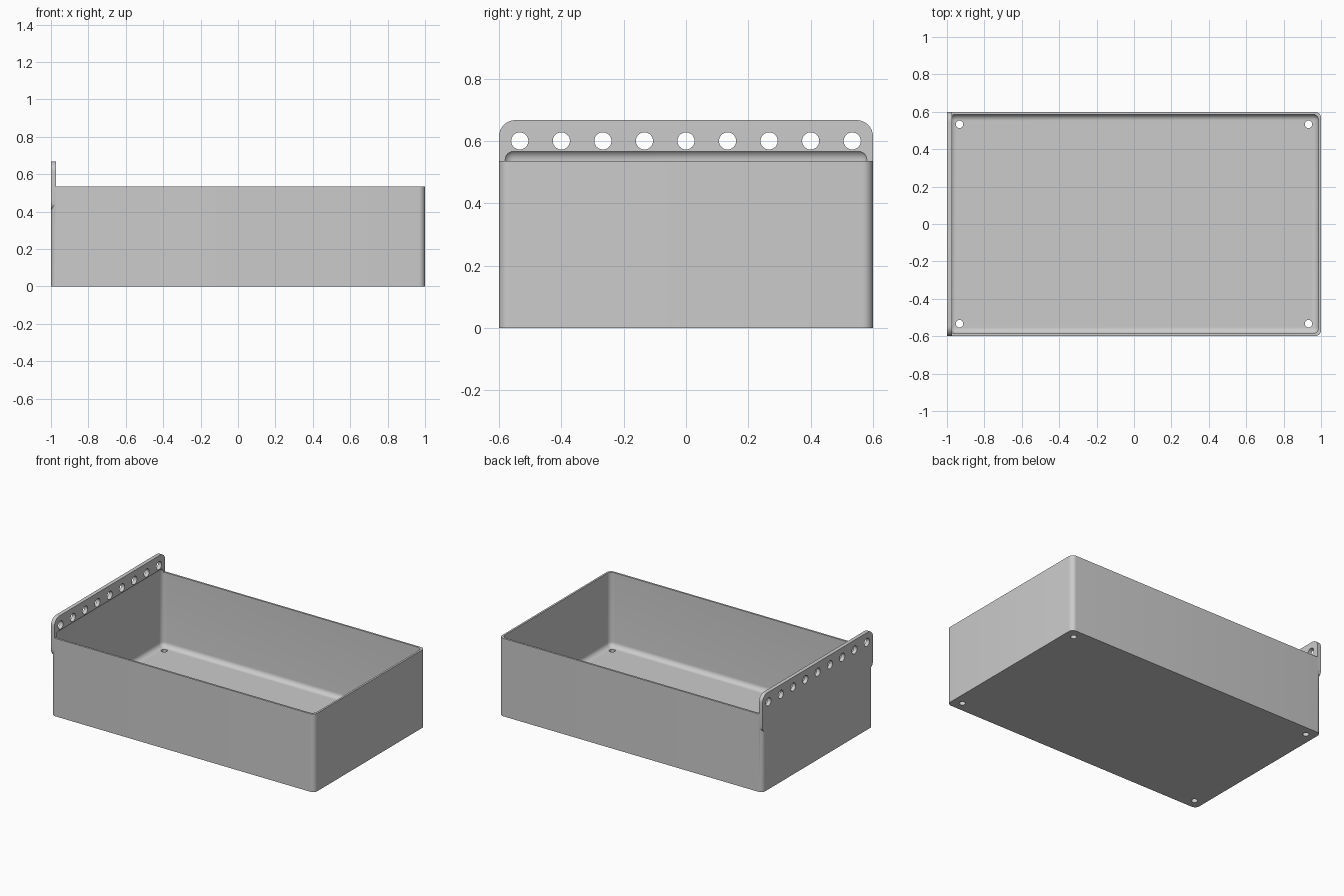
import bpy
import bmesh
from mathutils import Matrix, Vector

if "Cube" in bpy.data.objects:
    bpy.data.objects.remove(bpy.data.objects["Cube"], do_unlink=True)

WALL = 0.0133
RIM = 0.535
TAB = 0.0267


def make_object(name, bm):
    bmesh.ops.recalc_face_normals(bm, faces=bm.faces)
    mesh = bpy.data.meshes.new(name)
    bm.to_mesh(mesh)
    bm.free()
    obj = bpy.data.objects.new(name, mesh)
    bpy.context.collection.objects.link(obj)
    return obj


def rounded_box(name, low, high, radius, axis=None):
    """Box with rounded edges: all of them, or only those along one axis."""
    low, high = Vector(low), Vector(high)
    size = high - low
    bm = bmesh.new()
    bmesh.ops.create_cube(bm, size=1, matrix=Matrix.Translation((low + high) / 2)
                          @ Matrix.Diagonal((*size, 1)))
    edges = [e for e in bm.edges if axis is None
             or abs((e.verts[0].co - e.verts[1].co)[axis]) > 1e-4]
    bmesh.ops.bevel(bm, geom=edges, offset=radius, segments=8, profile=0.5,
                    affect='EDGES', clamp_overlap=True)
    return make_object(name, bm)


def pegs(name, centres, radius, depth, turn=None):
    """Set of cylinders used to drill holes."""
    bm = bmesh.new()
    for centre in centres:
        bmesh.ops.create_cone(bm, cap_ends=True, segments=32, radius1=radius,
                              radius2=radius, depth=depth,
                              matrix=Matrix.Translation(centre) @ (turn or Matrix()))
    return make_object(name, bm)


def combine(target, other, operation):
    bpy.context.view_layer.objects.active = target
    mod = target.modifiers.new(operation.lower(), 'BOOLEAN')
    mod.operation, mod.solver, mod.object = operation, 'EXACT', other
    bpy.ops.object.modifier_apply(modifier=mod.name)
    bpy.data.objects.remove(other, do_unlink=True)


# Outer body with rounded upright corners
tray = rounded_box("storage_tray", (-1, -0.6, 0), (1, 0.6, RIM), 0.033, axis=2)

# Hanging strip along one short side
strip = rounded_box("hanging_strip", (-1, -0.6, 0.4), (-1 + TAB, 0.6, 0.667), 0.053, axis=0)
combine(tray, strip, 'UNION')

# Hollow with rounded floor, running a little above the rim into the strip
hollow = rounded_box("hollow", (-1 + WALL, -0.6 + WALL, 0.0267),
                     (1 - WALL, 0.6 - WALL, 0.573), 0.033)
combine(tray, hollow, 'DIFFERENCE')

# Row of holes in the strip
row = [(-1 + TAB / 2, i * 0.1333, 0.6) for i in range(-4, 5)]
combine(tray, pegs("strip_holes", row, 0.0275, 0.1, Matrix.Rotation(1.570796, 4, 'Y')),
        'DIFFERENCE')

# Floor holes near the four corners
corners = [(x, y, 0.01) for x in (-0.933, 0.933) for y in (-0.533, 0.533)]
combine(tray, pegs("floor_holes", corners, 0.02, 0.1), 'DIFFERENCE')

# Single grey colour
grey = bpy.data.materials.new("plain_grey")
grey.use_nodes = True
colour = (0.6, 0.6, 0.6, 1)
grey.diffuse_color = colour
grey.node_tree.nodes["Principled BSDF"].inputs["Base Color"].default_value = colour
tray.data.materials.clear()
tray.data.materials.append(grey)
for face in tray.data.polygons:
    face.material_index = 0

# Smooth rounded edges, crisp flat ones
bpy.ops.object.select_all(action='DESELECT')
tray.select_set(True)
bpy.context.view_layer.objects.active = tray
bpy.ops.object.shade_smooth_by_angle()
